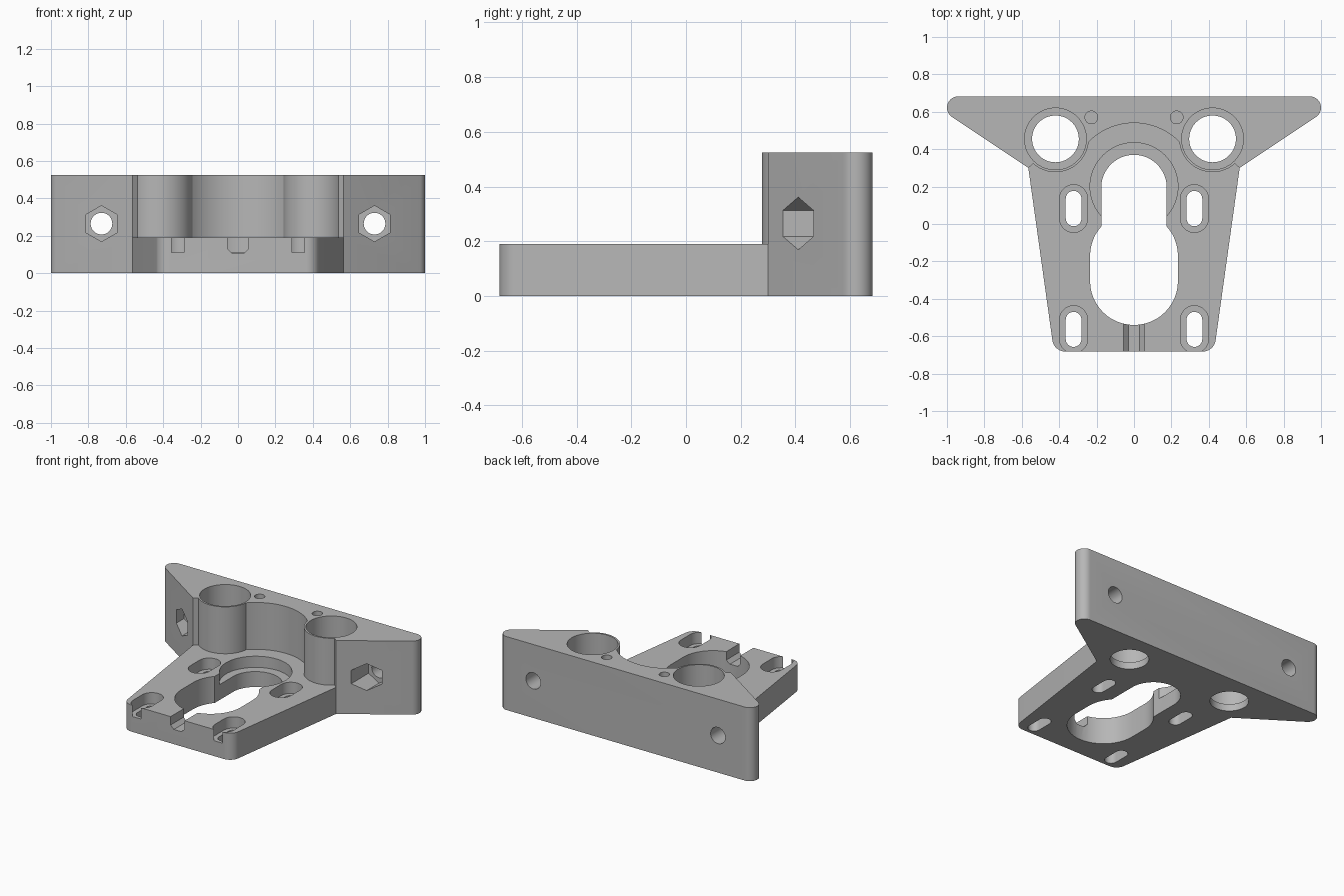
import bpy, bmesh, math

cube = bpy.data.objects.get("Cube")
if cube:
    bpy.data.objects.remove(cube, do_unlink=True)

TOP, PLATE, LEDGE = 0.525, 0.19, 0.11   # block top, plate top, pocket floors
BACK = 0.682
OVER = 0.1                              # cutter overshoot


def arc(cx, cy, r, a0, a1, n=24):
    angles = [math.radians(a0 + (a1 - a0) * i / n) for i in range(n + 1)]
    return [(cx + r * math.cos(a), cy + r * math.sin(a)) for a in angles]


def circle(cx, cy, r, n=64):
    return arc(cx, cy, r, 0, 360, n)[:-1]


def slot(cx, y0, y1, r):
    return arc(cx, y1, r, 0, 180) + arc(cx, y0, r, 180, 360)


def mirrored(half):
    return half + [(-x, y) for x, y in reversed(half)]


def prism(name, points, lo, hi, axis="z"):
    """Extrude a closed profile along z (xy profile) or y (xz profile)."""
    bm = bmesh.new()
    rings = []
    for h in (lo, hi):
        rings.append([bm.verts.new((a, b, h) if axis == "z" else (a, h, b))
                      for a, b in points])
    bm.faces.new(rings[0])
    bm.faces.new(rings[1])
    n = len(points)
    for i in range(n):
        j = (i + 1) % n
        bm.faces.new((rings[0][i], rings[0][j], rings[1][j], rings[1][i]))
    bmesh.ops.recalc_face_normals(bm, faces=bm.faces)
    mesh = bpy.data.meshes.new(name)
    bm.to_mesh(mesh)
    bm.free()
    obj = bpy.data.objects.new(name, mesh)
    bpy.context.collection.objects.link(obj)
    return obj


def combine(target, tool, operation="DIFFERENCE"):
    mod = target.modifiers.new("combine", "BOOLEAN")
    mod.operation, mod.solver, mod.object = operation, "EXACT", tool
    bpy.context.view_layer.objects.active = target
    bpy.ops.object.modifier_apply(modifier=mod.name)
    bpy.data.objects.remove(tool, do_unlink=True)


# Tall rear block with rounded wing tips
wing = [(0, 0.43), (0.42, 0.43), (0.535, 0.325), (0.565, 0.3)]
wing += arc(0.94, BACK - 0.06, 0.06, -55, 90, 16)
half_wing = wing[1:]
bracket = prism("mounting_bracket", mirrored(half_wing), 0, TOP)
combine(bracket, prism("clearance_cutter", circle(0, 0.2, 0.34, 96), PLATE, TOP + OVER))

# Low tapered base plate with rounded front corners
plate = arc(0.367, 0.07 - BACK, 0.07, -90, -8, 12) + [(0.565, 0.3), (0.5, 0.5)]
combine(bracket, prism("base_plate", mirrored(plate), 0, PLATE), "UNION")

# Rod tubes
for s in (-1, 1):
    combine(bracket, prism("rod_tube", circle(s * 0.42, 0.455, 0.178), 0.1, TOP), "UNION")

# Keyhole opening, its round ledge and the front groove
combine(bracket, prism("ledge_cutter", circle(0, 0.2, 0.235), LEDGE, PLATE + OVER))
combine(bracket, prism("narrow_cutter", slot(0, -0.15, 0.195, 0.175), -OVER, TOP))
combine(bracket, prism("wide_cutter", slot(0, -0.305, -0.17, 0.235), -OVER, TOP))
groove = mirrored([(0.03, 0.105), (0.055, 0.13), (0.055, 0.3)])
combine(bracket, prism("groove_cutter", groove, -0.8, -0.5, "y"))

for s in (-1, 1):
    # Rod sockets with a lip at the bottom
    combine(bracket, prism("socket_cutter", circle(s * 0.42, 0.455, 0.165), 0.05, TOP + OVER))
    combine(bracket, prism("rod_hole_cutter", circle(s * 0.42, 0.455, 0.125), -OVER, TOP))
    # Small screw holes
    combine(bracket, prism("screw_cutter", circle(s * 0.228, 0.57, 0.034, 32), 0.2, TOP + OVER))
    # Recessed mounting slots
    for y0, y1 in ((0.03, 0.135), (-0.615, -0.512)):
        combine(bracket, prism("recess_cutter", slot(s * 0.323, y0, y1, 0.075), LEDGE, PLATE + OVER))
        combine(bracket, prism("slot_cutter", slot(s * 0.323, y0, y1, 0.042), -OVER, PLATE + OVER))
    # Hexagonal nut pockets and bolt holes through the wings
    hexagon = arc(s * 0.73, 0.265, 0.096, 30, 330, 5)
    combine(bracket, prism("nut_cutter", hexagon, 0.2, 0.55, "y"))
    combine(bracket, prism("bolt_cutter", circle(s * 0.73, 0.265, 0.058, 32), 0.2, 0.8, "y"))

# Single grey finish
grey = bpy.data.materials.new("plain_grey")
grey.use_nodes = True
colour = (0.47, 0.47, 0.47, 1)
grey.diffuse_color = colour
grey.node_tree.nodes["Principled BSDF"].inputs["Base Color"].default_value = colour
bracket.data.materials.clear()
bracket.data.materials.append(grey)
for face in bracket.data.polygons:
    face.material_index = 0

bpy.ops.object.select_all(action="DESELECT")
bracket.select_set(True)
bpy.context.view_layer.objects.active = bracket
bpy.ops.object.shade_smooth_by_angle(angle=math.radians(25))
